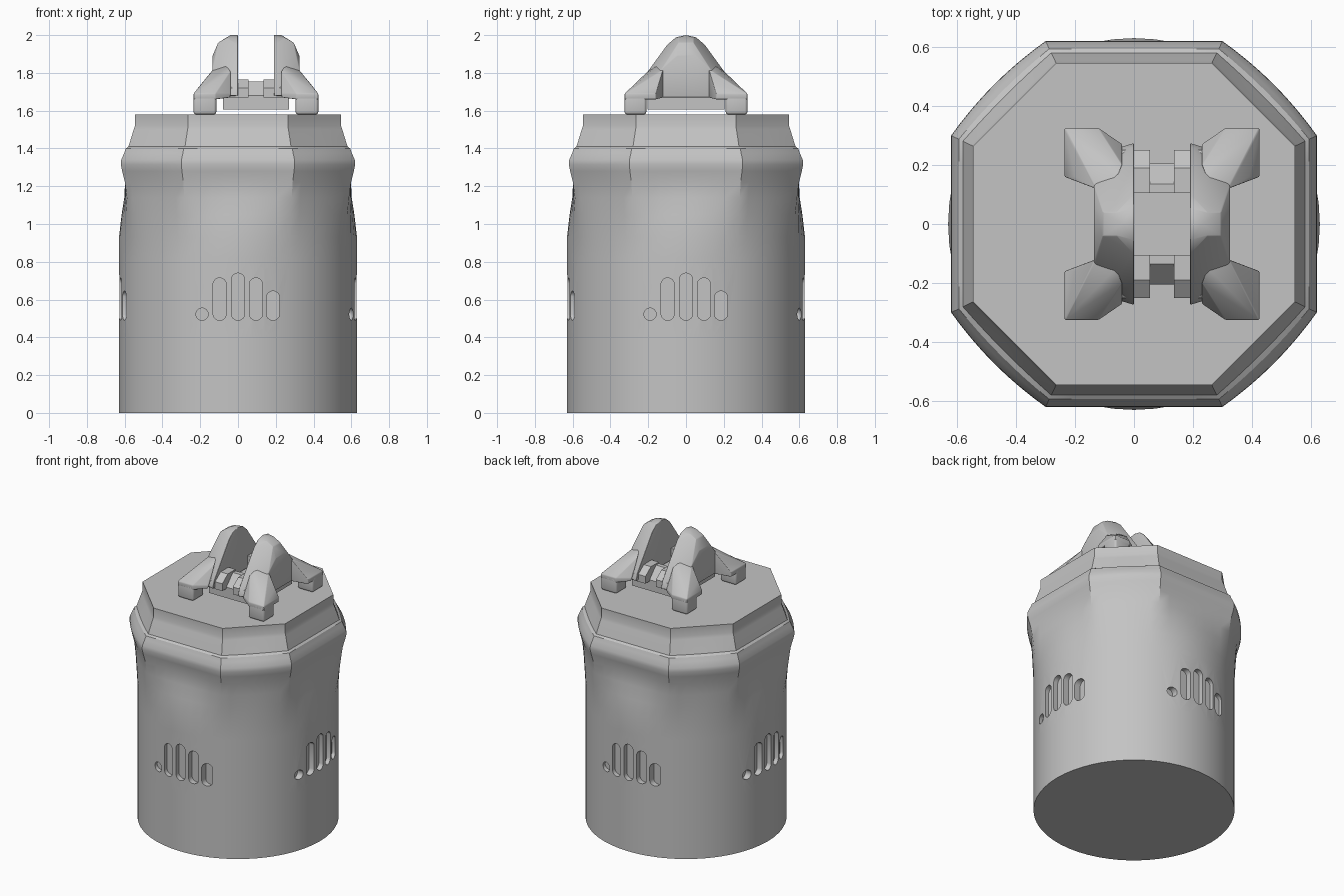
import bpy, bmesh, math
from mathutils import Matrix, Vector

if "Cube" in bpy.data.objects:
    bpy.data.objects.remove(bpy.data.objects["Cube"], do_unlink=True)

# Single neutral grey
grey = bpy.data.materials.new("plain grey")
grey.use_nodes = True
GREY = (0.55, 0.55, 0.55, 1)
grey.diffuse_color = GREY
grey.node_tree.nodes["Principled BSDF"].inputs["Base Color"].default_value = GREY


def make(name, bm, loc=(0, 0, 0)):
    bmesh.ops.recalc_face_normals(bm, faces=bm.faces[:])
    me = bpy.data.meshes.new(name)
    bm.to_mesh(me)
    bm.free()
    me.materials.append(grey)
    ob = bpy.data.objects.new(name, me)
    ob.location = loc
    bpy.context.collection.objects.link(ob)
    return ob


def activate(ob):
    bpy.ops.object.select_all(action='DESELECT')
    ob.select_set(True)
    bpy.context.view_layer.objects.active = ob


def finish(ob, angle=30):
    activate(ob)
    for m in list(ob.modifiers):
        bpy.ops.object.modifier_apply(modifier=m.name)
    bpy.ops.object.shade_smooth_by_angle(angle=math.radians(angle))


# ---- Body: round below, blending into a chamfered square rim and lid ----
R = 0.63
CORNER = math.atan2(0.30, 0.62)      # half angle of a flat side
STEPS = 8


def outline(apothem, w, bulge):
    """Blend (by w) from a circle to a square with cut corners."""
    pts = []
    rc = apothem / math.cos(CORNER)
    half = math.pi / 4 - CORNER
    for q in range(4):
        for side in range(2):
            for i in range(STEPS):
                t = i / STEPS * 2 - 1
                if side == 0:
                    a = t * CORNER
                    r = apothem / math.cos(a)
                    ang = q * math.pi / 2 + a
                else:
                    a = t * half
                    r = rc * math.cos(half) / math.cos(a)
                    r += (rc - r) * bulge
                    ang = q * math.pi / 2 + math.pi / 4 + a
                r = R * (1 - w) + r * w
                pts.append((r * math.cos(ang), r * math.sin(ang)))
    return pts


# height, apothem, squareness, corner bulge
RINGS = [(0, R, 0, 0), (0.40, R, 0, 0), (0.82, R, 0, 0), (0.93, R, 0, 0),
         (1.05, 0.595, 0.40, 0.5), (1.14, 0.594, 0.78, 0.5), (1.22, 0.598, 1, 0.5),
         (1.28, 0.613, 1, 0.5), (1.315, 0.62, 1, 0.5), (1.34, 0.618, 1, 0.5),
         (1.375, 0.603, 1, 0.4), (1.40, 0.594, 1, 0.3), (1.41, 0.580, 1, 0.2),
         (1.50, 0.552, 1, 0), (1.52, 0.545, 1, 0), (1.58, 0.545, 1, 0)]
bm = bmesh.new()
loops = [[bm.verts.new((x, y, z)) for x, y in outline(a, w, b)] for z, a, w, b in RINGS]
n = len(loops[0])
for lo, hi in zip(loops, loops[1:]):
    for i in range(n):
        j = (i + 1) % n
        bm.faces.new((lo[i], lo[j], hi[j], hi[i]))
bm.faces.new(loops[0][::-1])
bm.faces.new(loops[-1])
body = make("body", bm)

# Vent slots: rising row of capsules, repeated on four sides
SLOTS = [(-0.19, 0.49, 0.555), (-0.097, 0.49, 0.715), (0.0, 0.49, 0.74),
         (0.095, 0.49, 0.715), (0.185, 0.49, 0.645)]
bm = bmesh.new()
for k in range(4):
    turn = Matrix.Rotation(k * math.pi / 2, 3, 'Z')
    for x, z0, z1 in SLOTS:
        r = min(0.035, (z1 - z0) / 2)
        floor = -math.sqrt(R * R - x * x) + 0.035
        ring = []
        for i in range(20):
            a = 2 * math.pi * (i + 0.5) / 20
            zc = z1 - r if math.sin(a) > 0 else z0 + r
            ring.append((x + r * math.cos(a), zc + r * math.sin(a)))
        inner = [bm.verts.new(turn @ Vector((px, floor, pz))) for px, pz in ring]
        outer = [bm.verts.new(turn @ Vector((px, -0.70, pz))) for px, pz in ring]
        bm.faces.new(inner)
        bm.faces.new(outer[::-1])
        for i in range(20):
            j = (i + 1) % 20
            bm.faces.new((inner[i], outer[i], outer[j], inner[j]))
cutter = make("slot_cutter", bm)
cutter.hide_render = True
cut = body.modifiers.new("slots", 'BOOLEAN')
cut.operation = 'DIFFERENCE'
cut.solver = 'EXACT'
cut.object = cutter
finish(body, 28)
bpy.data.objects.remove(cutter, do_unlink=True)

# ---- Mount on the lid, mirrored about its own centre ----
CX, GAP = 0.095, 0.095               # mount centre and half gap between cheeks


def hull(name, pts, mirror_y, bevel):
    """Convex part; points are (distance out from the gap, y, z)."""
    bm = bmesh.new()
    for u, y, z in pts:
        bm.verts.new((GAP + u, y, z))
    res = bmesh.ops.convex_hull(bm, input=bm.verts[:])
    junk = [g for g in set(res["geom_interior"] + res["geom_unused"])
            if isinstance(g, bmesh.types.BMVert)]
    bmesh.ops.delete(bm, geom=junk, context='VERTS')
    bmesh.ops.dissolve_limit(bm, angle_limit=0.02, verts=bm.verts[:], edges=bm.edges[:])
    ob = make(name, bm, (CX, 0, 0))
    if bevel:
        b = ob.modifiers.new("bevel", 'BEVEL')
        b.width, b.segments, b.limit_method = bevel, 3, 'ANGLE'
        b.angle_limit = math.radians(25)
    m = ob.modifiers.new("mirror", 'MIRROR')
    m.use_axis = (True, mirror_y, False)
    m.use_mirror_merge = False
    finish(ob, 35)
    return ob


def both(pts):
    return [(u, s * y, z) for u, y, z in pts for s in (1, -1)]


# Upright cheeks with a flat inner face
hull("cheeks", both([
    (0, 0.275, 1.68), (0, 0.26, 1.73), (0, 0.19, 1.825), (0, 0.10, 1.95), (0, 0.055, 1.988),
    (0, 0.0, 2.0), (0.04, 0.0, 2.0), (0.06, 0.04, 1.985), (0.105, 0.04, 1.96),
    (0.135, 0.05, 1.89), (0.135, 0.13, 1.82), (0.135, 0.13, 1.67),
    (0.05, 0.17, 1.83), (0.05, 0.26, 1.68)]), False, 0.004)

# Splayed legs running from the cheeks to the feet
hull("legs", [
    (0.235, 0.325, 1.69), (0.235, 0.16, 1.69), (0.12, 0.325, 1.69), (0.20, 0.16, 1.735),
    (0.235, 0.325, 1.66), (0.235, 0.16, 1.66), (0.12, 0.325, 1.66), (0.12, 0.16, 1.66),
    (0.13, 0.12, 1.82), (0.06, 0.15, 1.84), (0.04, 0.27, 1.69), (0.04, 0.20, 1.81),
    (0.10, 0.25, 1.76), (0.04, 0.27, 1.67), (0.13, 0.12, 1.67)], True, 0.014)

hull("feet", [(u, y, z) for u in (0.115, 0.235) for y in (0.21, 0.325)
              for z in (1.58, 1.69)], True, 0.014)

# Short tabs reaching into the gap
TAB = [(0.105, 1.67), (0.105, 1.765), (0.19, 1.765), (0.25, 1.72), (0.25, 1.67)]
hull("tabs", [(u, y, z) for u in (0.05, -0.055) for y, z in TAB], True, 0)

# Sloped bridge joining the tabs
BRIDGE = [(0.105, 1.66), (0.105, 1.755), (0.135, 1.755), (0.205, 1.68), (0.205, 1.66)]
hull("bridge", [(u, y, z) for u in (-0.05, -GAP) for y, z in BRIDGE], True, 0)

# Flat plate under the cheeks
hull("plate", [(u, y, z) for u in (0.08, -GAP) for y in (-0.205, 0.205)
               for z in (1.605, 1.675)], False, 0)
